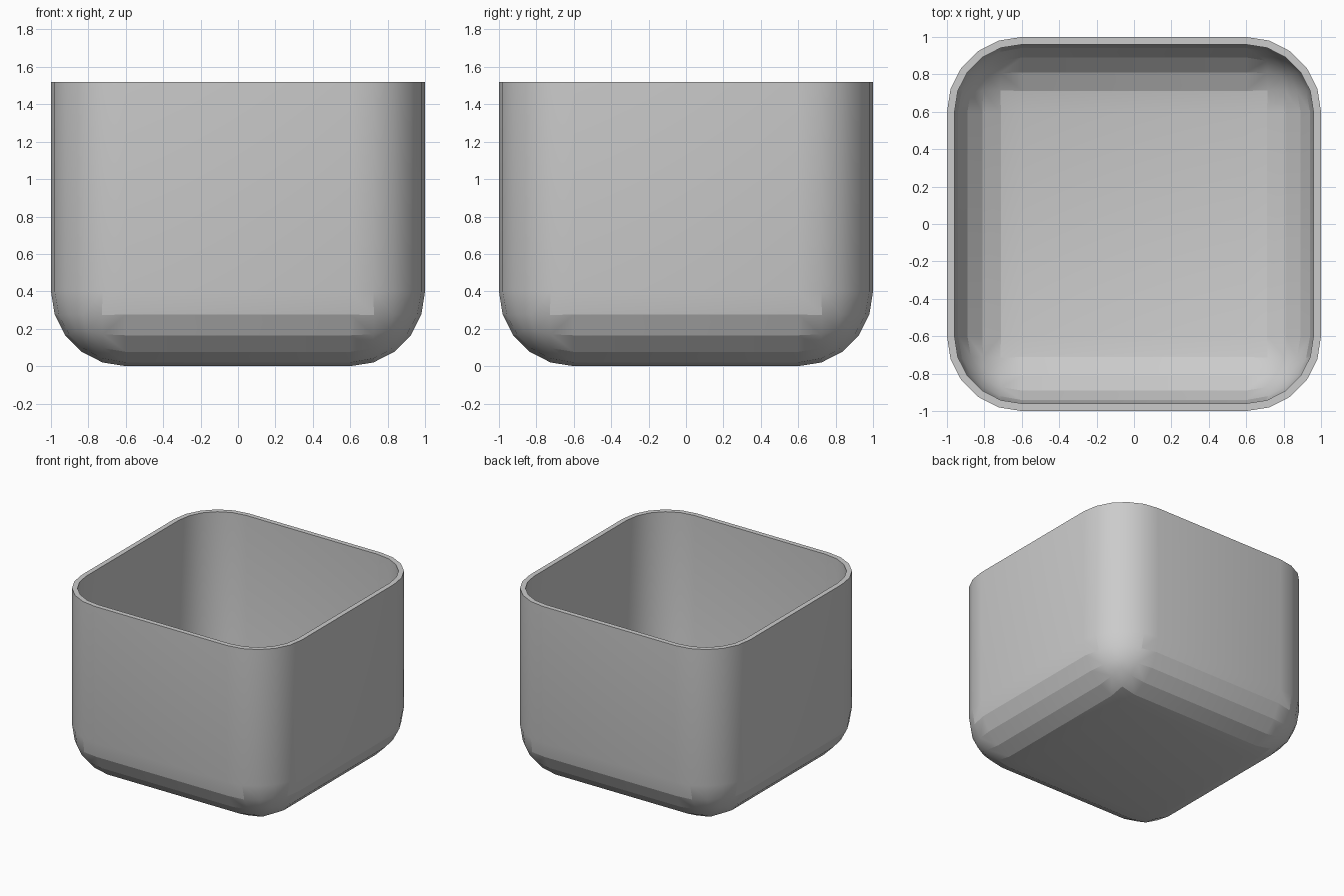
import bpy, bmesh, math
from mathutils import Matrix

cube = bpy.data.objects.get("Cube")
if cube:
    bpy.data.objects.remove(cube, do_unlink=True)

HEIGHT, WALL, RADIUS, SEGMENTS = 1.52, 0.04, 0.4, 5

# Outer shell: a block with rounded uprights and base, then opened at the top
bm = bmesh.new()
place = Matrix.Translation((0, 0, HEIGHT / 2)) @ Matrix.Diagonal((2, 2, HEIGHT, 1))
bmesh.ops.create_cube(bm, size=1, matrix=place)
edges = [e for e in bm.edges if min(v.co.z for v in e.verts) < HEIGHT / 2]
bmesh.ops.bevel(bm, geom=edges, offset=RADIUS, offset_type='OFFSET',
                segments=SEGMENTS, profile=0.5, affect='EDGES')
top = [f for f in bm.faces if min(v.co.z for v in f.verts) > HEIGHT - 0.01]
bmesh.ops.delete(bm, geom=top, context='FACES')
bmesh.ops.recalc_face_normals(bm, faces=bm.faces)
for face in bm.faces:
    if face.calc_center_median().z < 0.001 and face.normal.z > 0:
        bmesh.ops.reverse_faces(bm, faces=bm.faces)
        break
mesh = bpy.data.meshes.new("open_box")
bm.to_mesh(mesh)
bm.free()
box = bpy.data.objects.new("open_box", mesh)
bpy.context.collection.objects.link(box)

# Plain grey finish
grey = bpy.data.materials.new("light_grey")
grey.use_nodes = True
colour = (0.6, 0.6, 0.6, 1)
grey.diffuse_color = colour
grey.node_tree.nodes["Principled BSDF"].inputs["Base Color"].default_value = colour
mesh.materials.append(grey)

# Even wall thickness, with a flat rim
wall = box.modifiers.new("wall", 'SOLIDIFY')
wall.thickness = WALL
wall.offset = -1
wall.use_even_offset = True
bpy.context.view_layer.objects.active = box
box.select_set(True)
bpy.ops.object.modifier_apply(modifier=wall.name)

# Crisp bands around the base, softly blended uprights
bpy.ops.object.shade_smooth_by_angle(angle=math.radians(17))
for edge in box.data.edges:
    a, b = (box.data.vertices[i].co for i in edge.vertices)
    if (a - b).xy.length < 0.001:
        edge.use_edge_sharp = False
